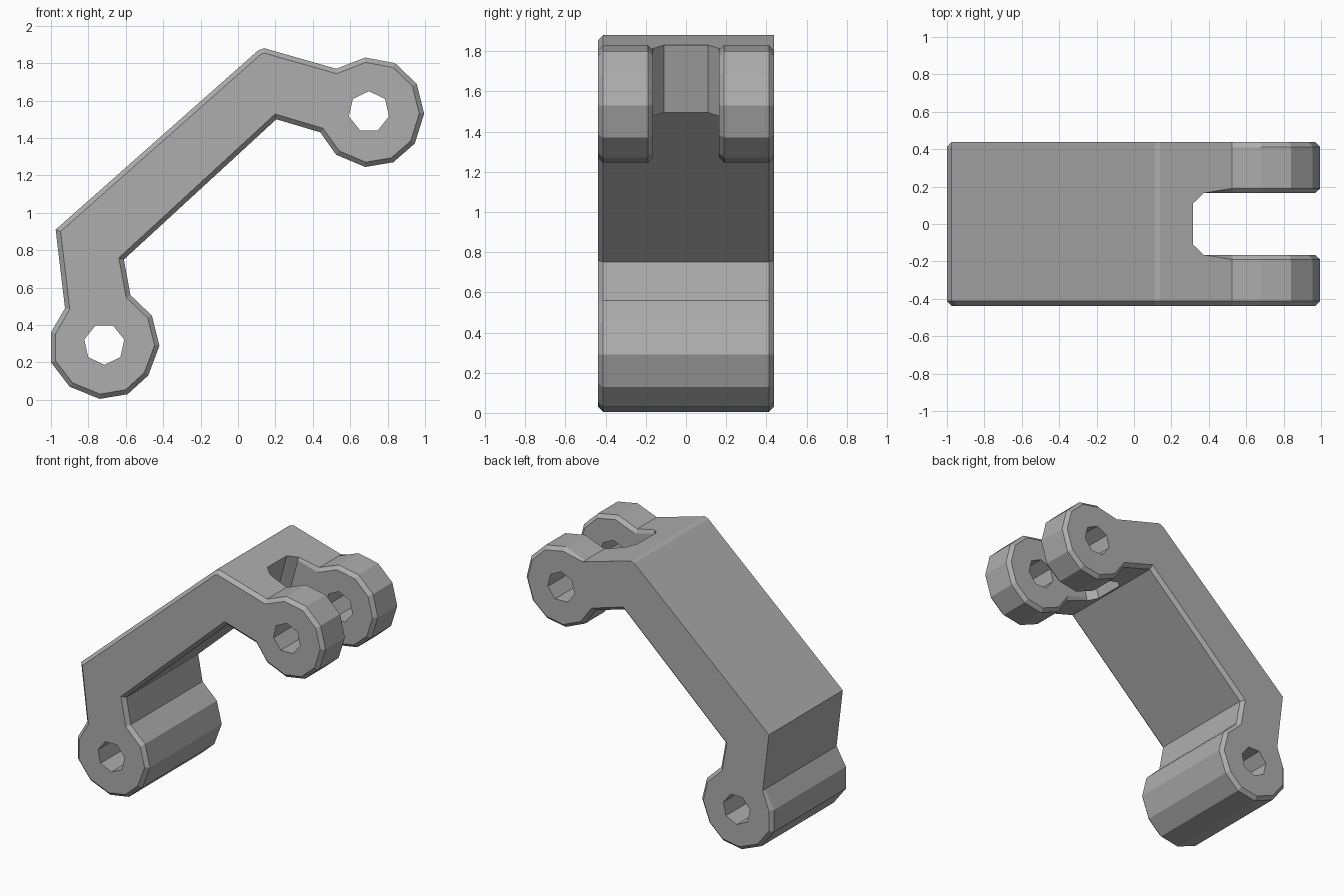
import bpy, bmesh, math
from mathutils import Matrix, Vector

if "Cube" in bpy.data.objects:
    bpy.data.objects.remove(bpy.data.objects["Cube"], do_unlink=True)

HALF = 0.438   # half the width of the bracket
SLOT = 0.165   # half the gap between the lugs

grey = bpy.data.materials.new("plain grey")
grey.use_nodes = True
grey.diffuse_color = (0.42, 0.42, 0.42, 1)
grey.node_tree.nodes["Principled BSDF"].inputs["Base Color"].default_value = (0.42, 0.42, 0.42, 1)


def prism(name, points, depth, matrix):
    """Extrude a flat outline by +-depth along local z, then place it."""
    bm = bmesh.new()
    face = bm.faces.new([bm.verts.new((x, y, -depth)) for x, y in points])
    top = bmesh.ops.extrude_face_region(bm, geom=[face])["geom"]
    bmesh.ops.translate(bm, vec=(0, 0, 2 * depth),
                        verts=[v for v in top if isinstance(v, bmesh.types.BMVert)])
    bm.transform(matrix)
    bmesh.ops.recalc_face_normals(bm, faces=bm.faces)
    mesh = bpy.data.meshes.new(name)
    bm.to_mesh(mesh)
    bm.free()
    mesh.materials.append(grey)
    ob = bpy.data.objects.new(name, mesh)
    bpy.context.collection.objects.link(ob)
    return ob


def cut(target, cutters):
    """Subtract the cutters and keep the result as the mesh."""
    for c in cutters:
        mod = target.modifiers.new("cut", "BOOLEAN")
        mod.operation, mod.solver, mod.object = "DIFFERENCE", "EXACT", c
    graph = bpy.context.evaluated_depsgraph_get()
    mesh = bpy.data.meshes.new_from_object(target.evaluated_get(graph))
    target.modifiers.clear()
    target.data = mesh
    for c in cutters:
        bpy.data.objects.remove(c, do_unlink=True)


# Side outline: bent arm with a round lug at each end
outline = [
    (-0.975, 0.91), (0.11, 1.87), (0.14, 1.88), (0.525, 1.77),
    (0.68, 1.83), (0.84, 1.80), (0.955, 1.69), (0.995, 1.53), (0.945, 1.37),
    (0.83, 1.27), (0.68, 1.245), (0.525, 1.31), (0.44, 1.43),
    (0.205, 1.50), (-0.61, 0.75), (-0.575, 0.56),
    (-0.46, 0.45), (-0.42, 0.29), (-0.48, 0.13), (-0.59, 0.03), (-0.74, 0.005),
    (-0.90, 0.07), (-1.0, 0.20), (-1.0, 0.36), (-0.925, 0.49)]
upright = Matrix.Rotation(math.pi / 2, 4, "X")
bracket = prism("hinge_bracket", outline, HALF, upright)

# Slots between the lugs, with chamfered inner corners
slot = [(0, -0.11), (0.06, -SLOT), (1, -SLOT), (1, SLOT), (0.06, SLOT), (0, 0.11)]


def slot_cutter(name, x, z, angle):
    turn = Matrix.Rotation(math.radians(angle), 4, "Y")
    return prism(name, slot, 0.42, Matrix.Translation((x, 0, z)) @ turn)


cut(bracket, [slot_cutter("upper_slot", 0.27, 1.66, 15),
              slot_cutter("lower_slot", -0.78, 0.70, 97)])

# Chamfer the rims of the side faces and of the inner lug faces
bm = bmesh.new()
bm.from_mesh(bracket.data)
bmesh.ops.remove_doubles(bm, verts=bm.verts, dist=0.0005)
bmesh.ops.dissolve_limit(bm, angle_limit=0.01, verts=bm.verts, edges=bm.edges)


def rim(e):
    if len(e.link_faces) != 2:
        return False
    tilt = sorted(abs(f.normal.y) for f in e.link_faces)
    mid = (e.verts[0].co + e.verts[1].co) / 2
    upper_back = mid.y > 0.4 and mid.z - 0.89 * mid.x > 1.4
    return tilt[0] < 0.1 and tilt[1] > 0.99 and not upper_back


bmesh.ops.bevel(bm, geom=[e for e in bm.edges if rim(e)], offset=0.025,
                segments=1, affect="EDGES", clamp_overlap=True)
bm.to_mesh(bracket.data)
bm.free()


# Seven-sided pin holes through both pairs of lugs
def hole_cutter(name, x, z, start):
    ring = [(0.11 * math.cos(start + i * math.tau / 7),
             0.11 * math.sin(start + i * math.tau / 7)) for i in range(7)]
    return prism(name, ring, 0.6, Matrix.Translation((x, 0, z)) @ upright)


cut(bracket, [hole_cutter("upper_pin_hole", 0.70, 1.54, math.pi / 2),
              hole_cutter("lower_pin_hole", -0.715, 0.297, -math.pi / 2)])
for poly in bracket.data.polygons:
    poly.use_smooth = False
